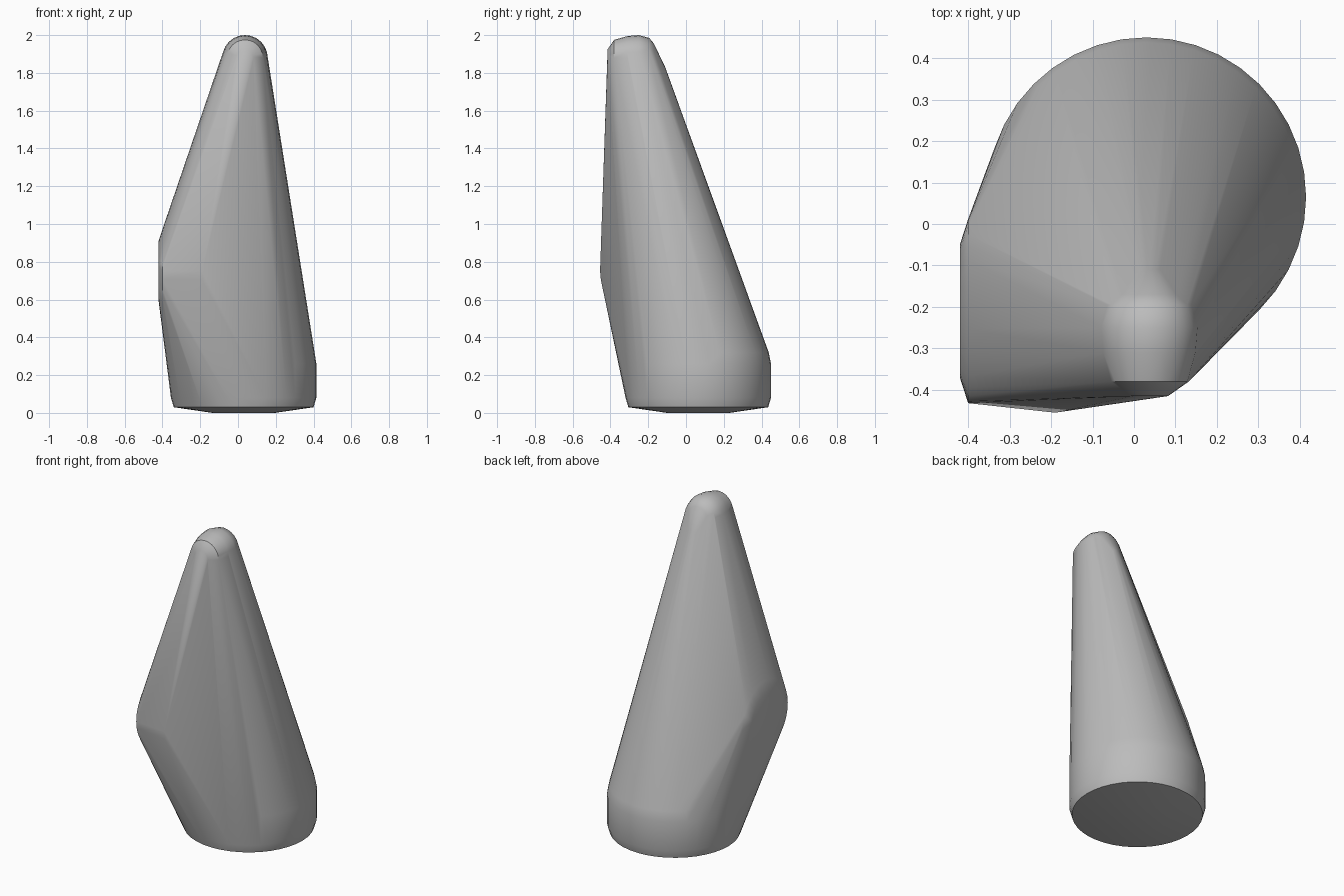
import bpy, bmesh
from math import cos, sin, tau, radians
from mathutils import Vector

cube = bpy.data.objects.get("Cube")
if cube:
    bpy.data.objects.remove(cube)

grey = bpy.data.materials.new("stone grey")
grey.use_nodes = True
colour = (0.5, 0.5, 0.5, 1)
grey.diffuse_color = colour
grey.node_tree.nodes["Principled BSDF"].inputs["Base Color"].default_value = colour

bm = bmesh.new()


def stack(origin, axis, profile, sides):
    """Rings of points around an axis; profile holds (distance, radius)."""
    axis = Vector(axis)
    u = Vector((0, 0, 1)) if axis.z == 0 else Vector((1, 0, 0))
    v = axis.cross(u)
    for dist, r in profile:
        for i in range(sides):
            a = tau * i / sides
            bm.verts.new(Vector(origin) + axis * dist + (u * cos(a) + v * sin(a)) * r)


# round foot with a shallow domed underside
stack((0.03, 0.065, 0), (0, 0, 1),
      [(0, 0.165), (0.03, 0.37), (0.08, 0.385), (0.26, 0.385), (0.32, 0.373)], 40)
# side bulge, a bevelled disc facing -x
stack((0, -0.21, 0.75), (-1, 0, 0), [(0.19, 0.245), (0.40, 0.222), (0.42, 0.16)], 32)
# rounded tip, a short drum lying front to back
stack((0.037, 0, 1.88), (0, 1, 0),
      [(-0.415, 0.045), (-0.38, 0.095), (-0.31, 0.115), (-0.25, 0.12),
       (-0.195, 0.105), (-0.17, 0.075)], 24)
stack((0.037, 0, 1.8), (0, 1, 0), [(-0.11, 0.03)], 12)

# one taut skin around all the parts
hull = bmesh.ops.convex_hull(bm, input=bm.verts)
loose = {g for g in hull["geom_interior"] + hull["geom_unused"]
         if isinstance(g, bmesh.types.BMVert)}
bmesh.ops.delete(bm, geom=list(loose), context="VERTS")
bmesh.ops.dissolve_limit(bm, angle_limit=radians(0.5), verts=bm.verts, edges=bm.edges)
bmesh.ops.recalc_face_normals(bm, faces=bm.faces)

mesh = bpy.data.meshes.new("tapered_stone")
bm.to_mesh(mesh)
bm.free()
mesh.materials.append(grey)
stone = bpy.data.objects.new("tapered_stone", mesh)
bpy.context.collection.objects.link(stone)
bpy.ops.object.select_all(action="DESELECT")
stone.select_set(True)
bpy.context.view_layer.objects.active = stone
bpy.ops.object.shade_smooth_by_angle(angle=radians(35))
